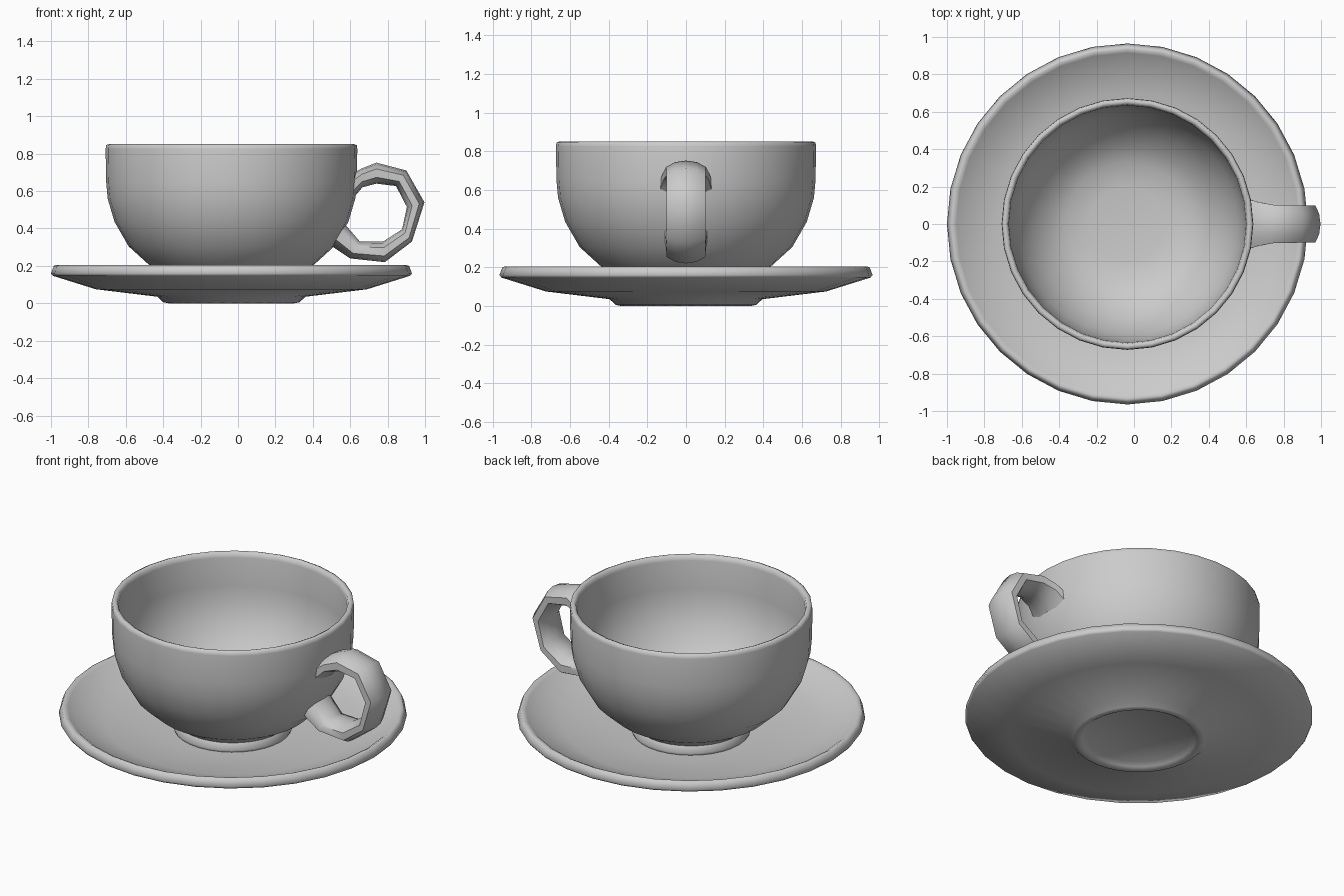
import bpy, bmesh, math

CX = -0.035   # shared axis of cup and saucer
SEGS = 32


def finish(bm, name, angle):
    bmesh.ops.recalc_face_normals(bm, faces=bm.faces)
    me = bpy.data.meshes.new(name)
    bm.to_mesh(me)
    bm.free()
    ob = bpy.data.objects.new(name, me)
    bpy.context.collection.objects.link(ob)
    bpy.ops.object.select_all(action='DESELECT')
    ob.select_set(True)
    bpy.context.view_layer.objects.active = ob
    bpy.ops.object.shade_smooth_by_angle(angle=math.radians(angle))
    return ob


def bridge(bm, a, b):
    n = len(a)
    for i in range(n):
        j = (i + 1) % n
        bm.faces.new((a[i], a[j], b[j], b[i]))


def lathe(name, profile, angle=60):
    """Revolve (radius, z) points; both ends are closed with a flat disc."""
    bm = bmesh.new()
    rings = []
    for r, z in profile:
        rings.append([bm.verts.new((CX + r * math.cos(2 * math.pi * i / SEGS),
                                    r * math.sin(2 * math.pi * i / SEGS), z))
                      for i in range(SEGS)])
    for a, b in zip(rings, rings[1:]):
        bridge(bm, a, b)
    bm.faces.new(rings[0])
    bm.faces.new(rings[-1])
    return finish(bm, name, angle)


# Saucer: recessed foot, shallow underside, rolled rim, dished top
lathe("saucer", [
    (0.29, 0.03), (0.315, 0.012), (0.335, 0.0), (0.365, 0.006), (0.395, 0.035),
    (0.725, 0.075), (0.955, 0.147), (0.965, 0.16), (0.95, 0.2), (0.935, 0.205),
    (0.915, 0.195), (0.88, 0.165), (0.7, 0.11), (0.42, 0.076), (0.25, 0.07)])

# Cup: foot ring, bowl, rim, inner wall and floor
lathe("cup", [
    (0.28, 0.075), (0.325, 0.075), (0.332, 0.09), (0.31, 0.125), (0.35, 0.155),
    (0.44, 0.205), (0.55, 0.305), (0.625, 0.435), (0.662, 0.56), (0.67, 0.65),
    (0.673, 0.825), (0.67, 0.845), (0.655, 0.852), (0.64, 0.845), (0.634, 0.82),
    (0.63, 0.65), (0.622, 0.56), (0.588, 0.45), (0.515, 0.325), (0.42, 0.235),
    (0.33, 0.185), (0.2, 0.165)])

# Handle stations: outer x, outer z, inner x, inner z, half width
stations = [
    (0.615, 0.695, 0.615, 0.56, 0.132),
    (0.66, 0.72, 0.665, 0.62, 0.118),
    (0.74, 0.752, 0.74, 0.64, 0.103),
    (0.90, 0.71, 0.845, 0.627, 0.1),
    (0.997, 0.54, 0.903, 0.515, 0.1),
    (0.93, 0.33, 0.877, 0.395, 0.1),
    (0.785, 0.22, 0.775, 0.33, 0.1),
    (0.60, 0.24, 0.652, 0.33, 0.1),
    (0.495, 0.31, 0.565, 0.43, 0.11)]
# Flattened cross-section: (across, inner-to-outer)
section = [(1, -0.4), (1, 0.4), (0.55, 0.85), (0, 1), (-0.55, 0.85),
           (-1, 0.4), (-1, -0.4), (-0.55, -0.85), (0, -1), (0.55, -0.85)]

bm = bmesh.new()
rings = []
for ox, oz, ix, iz, w in stations:
    rings.append([bm.verts.new(((ox + ix) / 2 + v * (ox - ix) / 2, u * w,
                                (oz + iz) / 2 + v * (oz - iz) / 2))
                  for u, v in section])
for a, b in zip(rings, rings[1:]):
    bridge(bm, a, b)
bm.faces.new(rings[0])
bm.faces.new(rings[-1])
finish(bm, "handle", 60)
